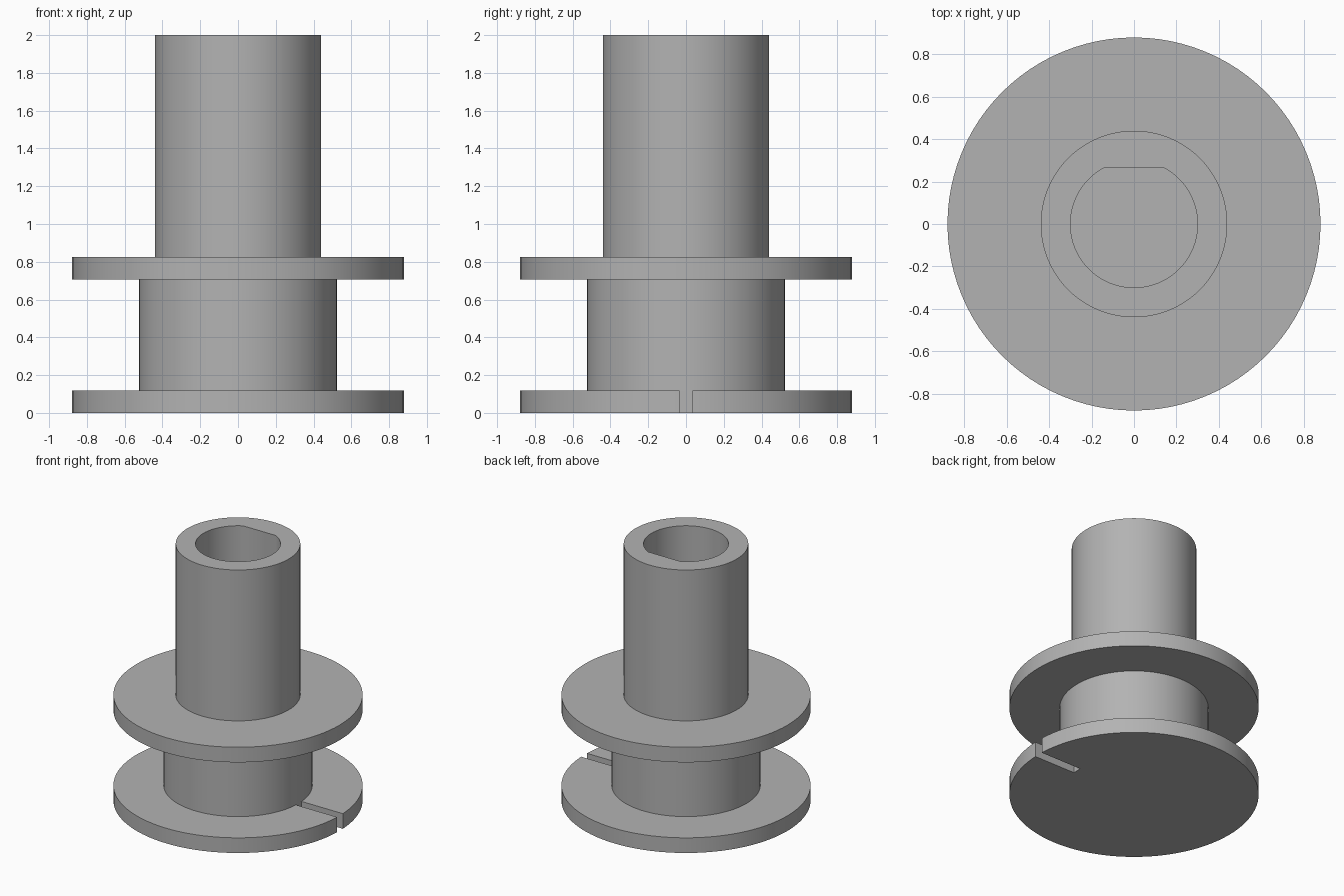
import bpy
import bmesh
import math
from mathutils import Matrix

if "Cube" in bpy.data.objects:
    bpy.data.objects.remove(bpy.data.objects["Cube"], do_unlink=True)

SEGMENTS = 96
FLANGE_R, HUB_R, TUBE_R, BORE_R = 0.88, 0.525, 0.44, 0.30
LOWER_TOP, UPPER_BASE, UPPER_TOP, HEIGHT = 0.118, 0.706, 0.824, 2.0
BORE_FLAT_Y, SLOT_WIDTH = 0.265, 0.07

grey = bpy.data.materials.new("plain grey")
grey.use_nodes = True
GREY = (0.45, 0.45, 0.45, 1)
grey.diffuse_color = GREY
grey.node_tree.nodes["Principled BSDF"].inputs["Base Color"].default_value = GREY


def make_object(name, bm):
    bmesh.ops.recalc_face_normals(bm, faces=bm.faces)
    mesh = bpy.data.meshes.new(name)
    bm.to_mesh(mesh)
    bm.free()
    mesh.materials.append(grey)
    obj = bpy.data.objects.new(name, mesh)
    bpy.context.collection.objects.link(obj)
    return obj


def lathe(name, profile):
    """Turn a radius/height profile into a capped solid."""
    bm = bmesh.new()
    rings = []
    for r, z in profile:
        angles = [math.tau * i / SEGMENTS for i in range(SEGMENTS)]
        rings.append([bm.verts.new((r * math.cos(a), r * math.sin(a), z)) for a in angles])
    for low, high in zip(rings, rings[1:]):
        for i in range(SEGMENTS):
            j = (i + 1) % SEGMENTS
            bm.faces.new((low[i], low[j], high[j], high[i]))
    bm.faces.new(rings[0])
    bm.faces.new(rings[-1])
    return make_object(name, bm)


def cut(target, cutter):
    mod = target.modifiers.new("cut_" + cutter.name, "BOOLEAN")
    mod.operation = "DIFFERENCE"
    mod.solver = "EXACT"
    mod.object = cutter
    cutter.hide_render = True
    bpy.context.view_layer.objects.active = target
    bpy.ops.object.modifier_apply(modifier=mod.name)
    bpy.data.objects.remove(cutter, do_unlink=True)


# Spool body: two flanges, the hub between them and the tall shaft sleeve
spool = lathe("spool_body", [
    (FLANGE_R, 0), (FLANGE_R, LOWER_TOP), (HUB_R, LOWER_TOP), (HUB_R, UPPER_BASE),
    (FLANGE_R, UPPER_BASE), (FLANGE_R, UPPER_TOP), (TUBE_R, UPPER_TOP), (TUBE_R, HEIGHT)])

# D-shaped bore down the sleeve, flat side to the back
bm = bmesh.new()
start = math.pi - math.asin(BORE_FLAT_Y / BORE_R)
sweep = math.tau - (math.pi - 2 * (math.pi - start))
outline = []
for i in range(SEGMENTS + 1):
    a = start + sweep * i / SEGMENTS
    outline.append(bm.verts.new((BORE_R * math.cos(a), BORE_R * math.sin(a), UPPER_TOP)))
base = bm.faces.new(outline)
extruded = bmesh.ops.extrude_face_region(bm, geom=[base])["geom"]
bmesh.ops.translate(bm, vec=(0, 0, HEIGHT), verts=[v for v in extruded if isinstance(v, bmesh.types.BMVert)])
cut(spool, make_object("bore", bm))

# Thread slot through the lower flange, from the hub out to the left edge
bm = bmesh.new()
bmesh.ops.create_cube(bm, size=1, matrix=Matrix.Translation((HUB_R + 0.25, 0, 0))
                      @ Matrix.Diagonal((0.5, SLOT_WIDTH, 2 * LOWER_TOP, 1)))
cut(spool, make_object("slot", bm))

bpy.ops.object.select_all(action="DESELECT")
spool.select_set(True)
bpy.context.view_layer.objects.active = spool
bpy.ops.object.shade_smooth_by_angle(angle=math.radians(30))
